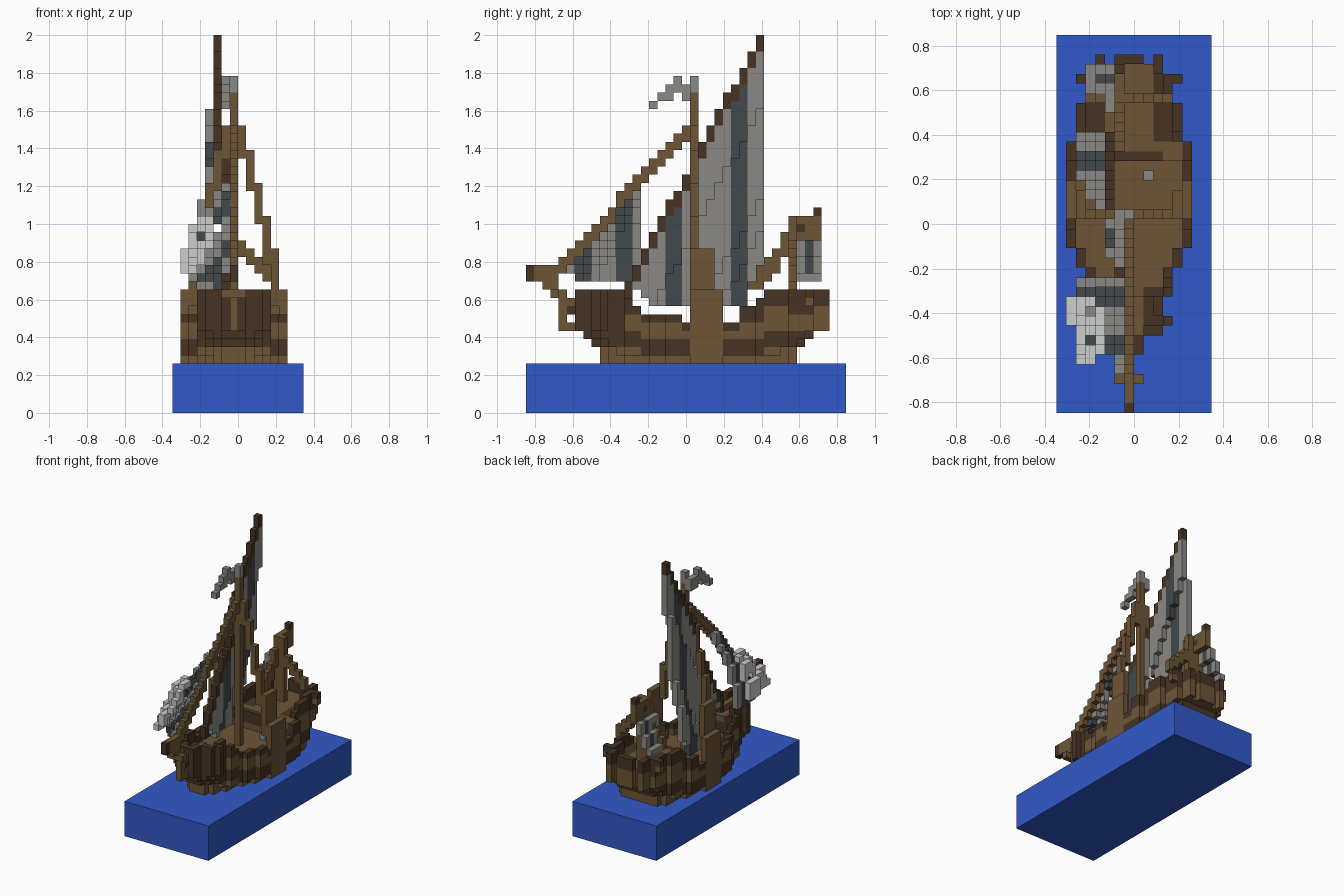
import bpy
import bmesh

if "Cube" in bpy.data.objects:
    bpy.data.objects.remove(bpy.data.objects["Cube"])

V = 2 / 46                       # edge of one block
MID = 7                          # column of the ship's centreline
COLOURS = {
    "sea_blue": (48, 88, 200),
    "wood_brown": (109, 85, 54),
    "dark_wood": (71, 52, 36),
    "sail_grey": (138, 137, 131),
    "stripe_grey": (66, 72, 76),
    "emblem_white": (204, 206, 206),
}
SEA, WOOD, DARK, SAIL, STRIPE, WHITE = range(6)


def linear(c):
    c /= 255
    return c / 12.92 if c < 0.04 else ((c + 0.055) / 1.055) ** 2.4


materials = []
for name, rgb in COLOURS.items():
    m = bpy.data.materials.new(name)
    m.use_nodes = True
    col = (*[linear(c) for c in rgb], 1)
    m.diffuse_color = col
    bsdf = m.node_tree.nodes["Principled BSDF"]
    bsdf.inputs["Base Color"].default_value = col
    bsdf.inputs["Roughness"].default_value = 0.9
    materials.append(m)

taken = {}                       # block -> colour, over all parts
parts = {}                       # part name -> its blocks


def put(part, i, j, k, colour):
    if (i, j, k) not in taken:
        taken[i, j, k] = colour
        parts.setdefault(part, []).append((i, j, k))


def fill(part, ri, rj, rk, colour):
    for i in range(ri[0], ri[1] + 1):
        for j in range(rj[0], rj[1] + 1):
            for k in range(rk[0], rk[1] + 1):
                put(part, i, j, k, colour)


# Masts
fill("main_mast", (MID, MID), (20, 20), (9, 38), WOOD)
fill("mizzen_mast", (MID - 1, MID), (32, 32), (12, 23), WOOD)

# Shrouds: side panels stepping inwards to ropes that reach the mast
SHROUD = [(6, 23, 6, 14), (5, 22, 13, 19), (4, 20, 18, 23),
          (3, 20, 23, 27), (2, 20, 27, 31), (1, 20, 31, 34)]
for side in (-1, 1):
    for d, last, low, high in SHROUD:
        x = MID + side * d
        fill("main_shrouds", (x, x), (20, last), (low, high), WOOD)
    for d in range(1, 5):
        x = MID + side * d
        fill("mizzen_shrouds", (x, x), (32, 32), (20 - d, 21 - d), WOOD)

# Bowsprit, with the stem curving down to the hull
fill("bowsprit", (MID, MID), (0, 0), (16, 17), DARK)
fill("bowsprit", (MID, MID), (1, 3), (16, 17), WOOD)
fill("bowsprit", (MID, MID), (2, 3), (15, 15), WOOD)
fill("bowsprit", (MID, MID), (3, 4), (14, 14), WOOD)
fill("bowsprit", (MID, MID), (4, 4), (11, 13), WOOD)
fill("bowsprit", (MID, MID), (4, 5), (10, 10), WOOD)
fill("bowsprit", (MID, MID), (5, 10), (13, 13), WOOD)
fill("bowsprit", (MID - 1, MID + 1), (3, 3), (14, 14), WOOD)

# Hull
ROWS = {6: (9, 32), 7: (9, 32), 8: (8, 33), 9: (7, 34), 10: (6, 36),
        11: (6, 36), 12: (5, 36), 13: (6, 36), 14: (6, 36)}
WIDTHS = ((5, 0), (7, 1), (8, 3), (9, 4), (11, 3), (14, 4), (16, 5), (27, 6), (31, 5), (34, 4))


def half_width(j):
    for last, w in WIDTHS:
        if j <= last:
            return w
    return 3


def rail_top(j):
    if j <= 18:
        return max(11, min(14, 25 - j))
    return max(10, min(14, j - 15))


def deck(j):
    return 12 if j <= 11 or j >= 26 else 9


def width(j, k):
    if k not in ROWS or not ROWS[k][0] <= j <= ROWS[k][1] or k > max(rail_top(j), deck(j)):
        return -1
    taper = 1 if k == 6 else 0
    return max(0, min(half_width(j) - taper, j - ROWS[k][0] + 1, ROWS[k][1] - j + 3))


def hull_colour(i, j, k):
    d = abs(i - MID)
    if k == deck(j) and d < width(j, k):
        dark = j == 26 and d < 4 or j < 13 and d > 1 or j > 27 and d > 2
        return DARK if dark else WOOD
    if j < 12:
        return DARK if k > 7 else WOOD
    if j > 34 and k in (10, 11) or 29 <= j <= 31 and k == 12:
        return WOOD
    r = k - round(((j - 21) / 11) ** 2)
    return DARK if r in (7, 8) or r >= 11 or k >= rail_top(j) else WOOD


for k in ROWS:
    for j in range(5, 37):
        w = width(j, k)
        for i in range(MID - w, MID + w + 1):
            d = abs(i - MID)
            end_wall = not 12 < j < 35 and min(width(j - 1, k), width(j + 1, k)) in range(d)
            end_wall = end_wall or (j in (6, 36) and d < w)
            notch = j == 36 and d == 2
            if (k <= deck(j) or d == w or end_wall) and not notch:
                put("hull", i, j, k, hull_colour(i, j, k))

# Rail knobs and deck chest
for side in (-1, 1):
    x = MID + side * 5
    put("rail_knobs", x, 34, 14, DARK)
    put("rail_knobs", x, 34, 13, WOOD)
put("deck_chest", 9, 24, 10, SAIL)


# Main yard and sail, bellying to one side below the yard
def main_yard(j):
    return round(45 - 1.85 * (28 - j))


for j in range(12, 29):
    x = 5 if j >= 21 else 6
    top = main_yard(j)
    fill("main_yard", (x, x), (j, j), (top - 1, top), DARK)
    foot = {12: 15, 13: 15, 14: 14, 27: 15, 28: 16}.get(j, 13)
    for k in range(foot, top - 1):
        depth = top - k
        belly = (depth > 8) + (depth > 19) + (depth > 23)
        put("main_sail", x - belly, j, k, STRIPE if j in (17, 18, 25, 26) else SAIL)


# Forestay with the striped foresail and its round emblem
def stay(j):
    return round(17 + (j - 3) * 17 / 16)


def foresail_column(j, k):
    return 2 + (k > 19) + (k > 22) + (k > 25) + (k > 26) + (j < 9)


for j in range(3, 20):
    fill("forestay", (MID, MID), (j, j), (stay(j) - 1, stay(j)), WOOD)
for j in range(4, 14):
    for k in range(17 if j < 6 else 16, stay(j)):
        x = min(6, max(foresail_column(j, k), 8 - (stay(j) - k)))
        put("foresail", x, j, k, STRIPE if j in (6, 7, 11, 12) else SAIL)
for j in range(5, 12):
    for k in range(17, min(24, stay(j) + 1)):
        spot = (j - 8.5) ** 2 + (k - 20) ** 2
        if spot < 22 and not 2 < spot < 3:
            x = foresail_column(j, k) - 1 + (k >= stay(j) - 1)
            put("sail_emblem", x, j, k, WHITE)

# Mizzen yard and sail
for j in range(27, 32):
    top = 15 + round((j - 27) * 1.5)
    fill("mizzen_yard", (6, 6), (j, j), (max(15, top - 2), top), WOOD)
put("mizzen_yard", 6, 33, 22, DARK)
fill("mizzen_yard", (6, 6), (33, 35), (21, 23), WOOD)
put("mizzen_yard", 6, 35, 24, DARK)
fill("mizzen_sail", (5, 5), (31, 31), (19, 20), SAIL)
for j in range(32, 36):
    for k in range(16, 21):
        x = 5 - (20 - k) // 2
        put("mizzen_sail", x, j, k, STRIPE if j == 34 and k > 16 else SAIL)

# Pennant streaming forward from the masthead
fill("pennant", (MID, MID), (20, 20), (39, 40), SAIL)
fill("pennant", (MID - 1, MID - 1), (19, 20), (38, 39), SAIL)
fill("pennant", (MID - 1, MID - 1), (18, 18), (39, 40), SAIL)
fill("pennant", (MID - 1, MID - 1), (17, 17), (38, 39), SAIL)
for j in (15, 16):
    put("pennant", MID - 1, j, j + 22, SAIL)


# Turn each part's blocks into a mesh of its outer faces
AXES = [(a, s) for a in range(3) for s in (0, 1)]


def build(name, cells):
    bm = bmesh.new()
    corners = {}

    def corner(p):
        if p not in corners:
            corners[p] = bm.verts.new(((p[0] - 8) * V, (p[1] - 19.5) * V, p[2] * V))
        return corners[p]

    for cell in cells:
        for a, s in AXES:
            near = list(cell)
            near[a] += 2 * s - 1
            if tuple(near) in taken:
                continue
            quad = []
            for u, v in ((0, 0), (1, 0), (1, 1), (0, 1)):
                p = list(cell)
                p[a] += s
                p[(a + 1) % 3] += u
                p[(a + 2) % 3] += v
                quad.append(corner(tuple(p)))
            face = bm.faces.new(quad if s else quad[::-1])
            face.material_index = taken[cell]
    mesh = bpy.data.meshes.new(name)
    bm.to_mesh(mesh)
    bm.free()
    for m in materials:
        mesh.materials.append(m)
    bpy.context.scene.collection.objects.link(bpy.data.objects.new(name, mesh))


for name, cells in parts.items():
    build(name, cells)

# Block of sea under the ship
bpy.ops.mesh.primitive_cube_add(size=1, location=(0, 0, 3 * V))
sea = bpy.context.object
sea.name = "sea_block"
sea.scale = (16 * V, 39 * V, 6 * V)
sea.data.materials.append(materials[SEA])
